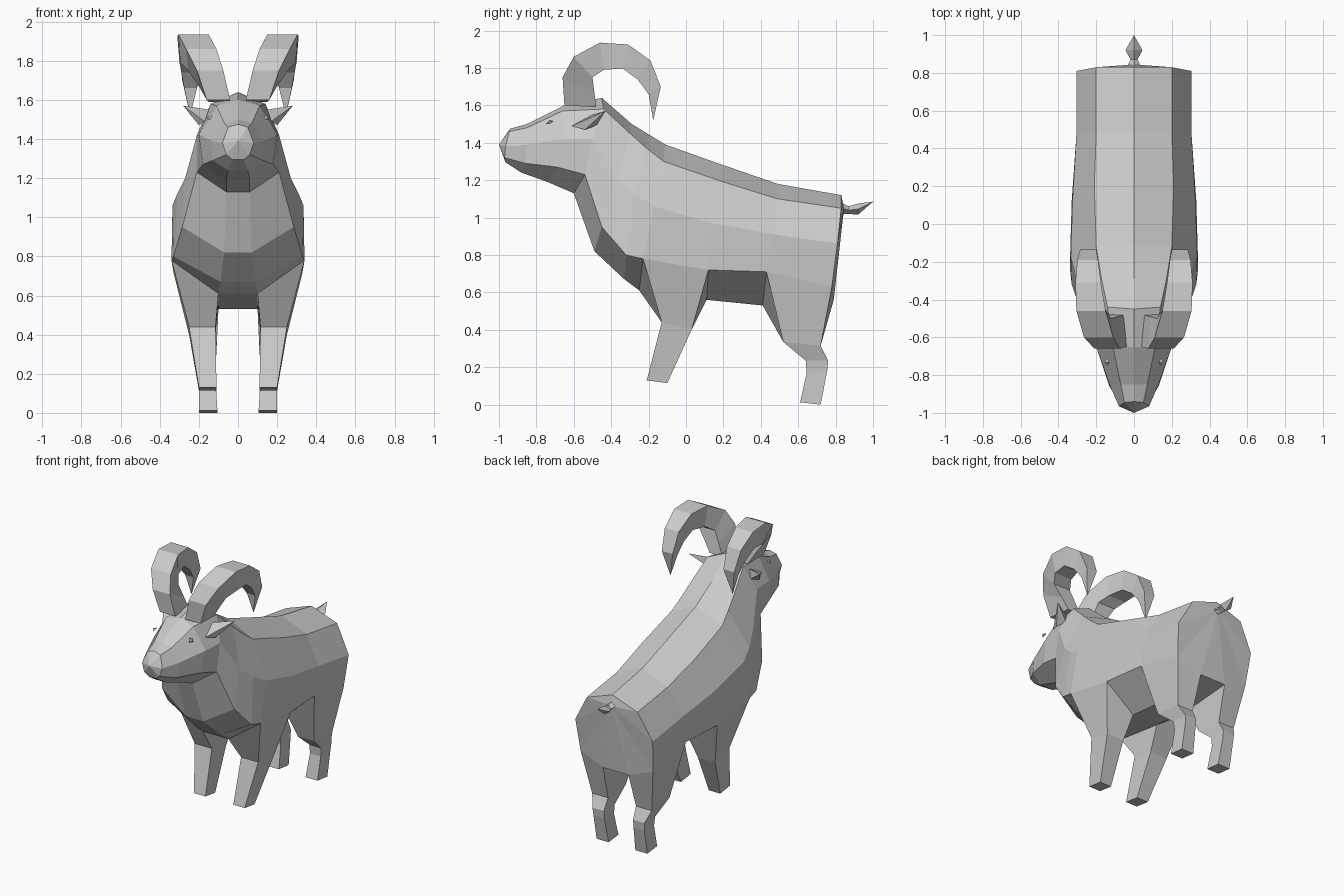
import bpy, bmesh

if "Cube" in bpy.data.objects:
    bpy.data.objects.remove(bpy.data.objects["Cube"])

coat = bpy.data.materials.new("plain_grey")
coat.diffuse_color = (0.6, 0.6, 0.6, 1)
coat.use_nodes = True
coat.node_tree.nodes["Principled BSDF"].inputs["Base Color"].default_value = coat.diffuse_color


def build(name, polys, mirrored=True):
    """Weld polygons into one flat-shaded object, repeated across x = 0."""
    bm = bmesh.new()
    for side in ((1, -1) if mirrored else (1,)):
        for poly in polys:
            bm.faces.new([bm.verts.new((side * x, y, z)) for x, y, z in poly])
    bmesh.ops.remove_doubles(bm, verts=bm.verts, dist=0.0005)
    bmesh.ops.recalc_face_normals(bm, faces=bm.faces)
    mesh = bpy.data.meshes.new(name)
    bm.to_mesh(mesh)
    bm.free()
    mesh.materials.append(coat)
    obj = bpy.data.objects.new(name, mesh)
    bpy.context.collection.objects.link(obj)
    return obj


def bridge(a, b, closed=True):
    n = len(a)
    return [(a[i], a[(i + 1) % n], b[(i + 1) % n], b[i])
            for i in range(n if closed else n - 1)]


def loft(rings):
    return [f for a, b in zip(rings, rings[1:]) for f in bridge(a, b)]


def fan(ring, tip, closed=True):
    n = len(ring)
    return [(ring[i], ring[(i + 1) % n], tip) for i in range(n if closed else n - 1)]


def half_ring(ridge, *pts):
    """Half cross-section from the back ridge down to the belly centre line."""
    return [(0, *ridge), *pts, (0, pts[-1][1], pts[-1][2])]


# Torso sections, rump to neck: ridge, back edge, flank, lower flank, belly edge
torso = [
    half_ring((.83, 1.12), (.20, .83, 1.05), (.305, .81, .86), (.285, .78, .63), (.10, .79, .56)),
    half_ring((.49, 1.18), (.20, .49, 1.10), (.305, .47, .91), (.30, .43, .71), (.10, .41, .53)),
    half_ring((.20, 1.28), (.21, .20, 1.19), (.325, .14, .97), (.33, .12, .72), (.10, .11, .56)),
    half_ring((-.11, 1.39), (.20, -.12, 1.30), (.335, -.17, 1.06), (.34, -.23, .78), (.10, -.25, .61)),
    half_ring((-.20, 1.445), (.185, -.21, 1.37), (.31, -.27, 1.12), (.33, -.32, .80), (.09, -.33, .67)),
    half_ring((-.29, 1.50), (.17, -.30, 1.45), (.27, -.37, 1.20), (.285, -.45, .95), (.07, -.49, .82)),
]
# Head sections, poll to muzzle
head = [
    half_ring((-.45, 1.64), (.14, -.44, 1.58), (.21, -.50, 1.42), (.21, -.54, 1.23), (.06, -.60, 1.13)),
    half_ring((-.65, 1.60), (.11, -.66, 1.57), (.20, -.65, 1.42), (.18, -.69, 1.27), (.06, -.74, 1.19)),
    half_ring((-.85, 1.50), (.07, -.85, 1.48), (.13, -.85, 1.39), (.13, -.86, 1.29), (.05, -.88, 1.24)),
    half_ring((-.94, 1.475), (.05, -.945, 1.46), (.08, -.965, 1.38), (.06, -.97, 1.32), (.03, -.965, 1.295)),
]
rings = torso + head
polys = []
for i, (a, b) in enumerate(zip(rings, rings[1:])):
    faces = bridge(a, b, closed=False)
    if i in (0, 2):          # leave openings where the legs grow out
        del faces[3]
    polys += faces
polys += fan(rings[0], (0, .845, 1.05), closed=False)     # rump
polys += fan(rings[-1], (0, -1.0, 1.39), closed=False)    # nose


def leg(front, back, steps):
    """Leg grown from the opening between two torso sections."""
    loops = [[front[3], front[4], back[4], back[3]]]
    for inner, outer, (fy, fz), (by, bz) in steps:
        loops.append([(outer, fy, fz), (inner, fy, fz), (inner, by, bz), (outer, by, bz)])
    return loft(loops) + [tuple(loops[-1])]


polys += leg(torso[3], torso[2], [
    (.115, .25, (-.13, .44), (.03, .40)),
    (.11, .20, (-.21, .13), (-.10, .115))])
polys += leg(torso[1], torso[0], [
    (.11, .235, (.52, .335), (.72, .315)),
    (.115, .205, (.64, .235), (.76, .235)),
    (.115, .20, (.645, .17), (.755, .18)),
    (.105, .20, (.61, .012), (.72, 0))])
build("body", polys)

# Curled horns: outer rim, inner rim, inner x, outer x
horn = []
for (oy, oz), (iy, iz), x0, x1 in [
        ((-.65, 1.60), (-.48, 1.59), .04, .16),
        ((-.66, 1.75), (-.49, 1.67), .075, .21),
        ((-.60, 1.86), (-.50, 1.75), .11, .265),
        ((-.46, 1.935), (-.44, 1.79), .15, .305),
        ((-.31, 1.925), (-.34, 1.797), .175, .31),
        ((-.19, 1.84), (-.26, 1.74), .19, .30),
        ((-.135, 1.70), (-.20, 1.66), .20, .285)]:
    horn.append([(x0, oy, oz), (x1, oy, oz), (x1 - .01, iy, iz), (x0 + .01, iy, iz)])
build("horns", loft(horn) + fan(horn[-1], (.245, -.175, 1.52)) + [tuple(horn[0])])

# Ears
ear = [(.17, -.61, 1.49), (.15, -.50, 1.55), (.17, -.48, 1.49), (.20, -.54, 1.47)]
build("ears", fan(ear, (.28, -.43, 1.57)) + [tuple(ear)])

# Eyes
eye = [(.14, -.75, 1.50), (.13, -.73, 1.52), (.145, -.71, 1.515), (.155, -.73, 1.50)]
build("eyes", fan(eye, (.157, -.735, 1.515)) + [tuple(eye)])

# Tail
tail = [[(-w, y, z), (0, y, z + h), (w, y, z), (0, y, z - h)]
        for y, z, w, h in [(.83, 1.05, .04, .03), (.87, 1.04, .018, .02),
                           (.92, 1.045, .045, .03)]]
build("tail", loft(tail) + fan(tail[-1], (0, 1.0, 1.085)) + [tuple(tail[0])], mirrored=False)
